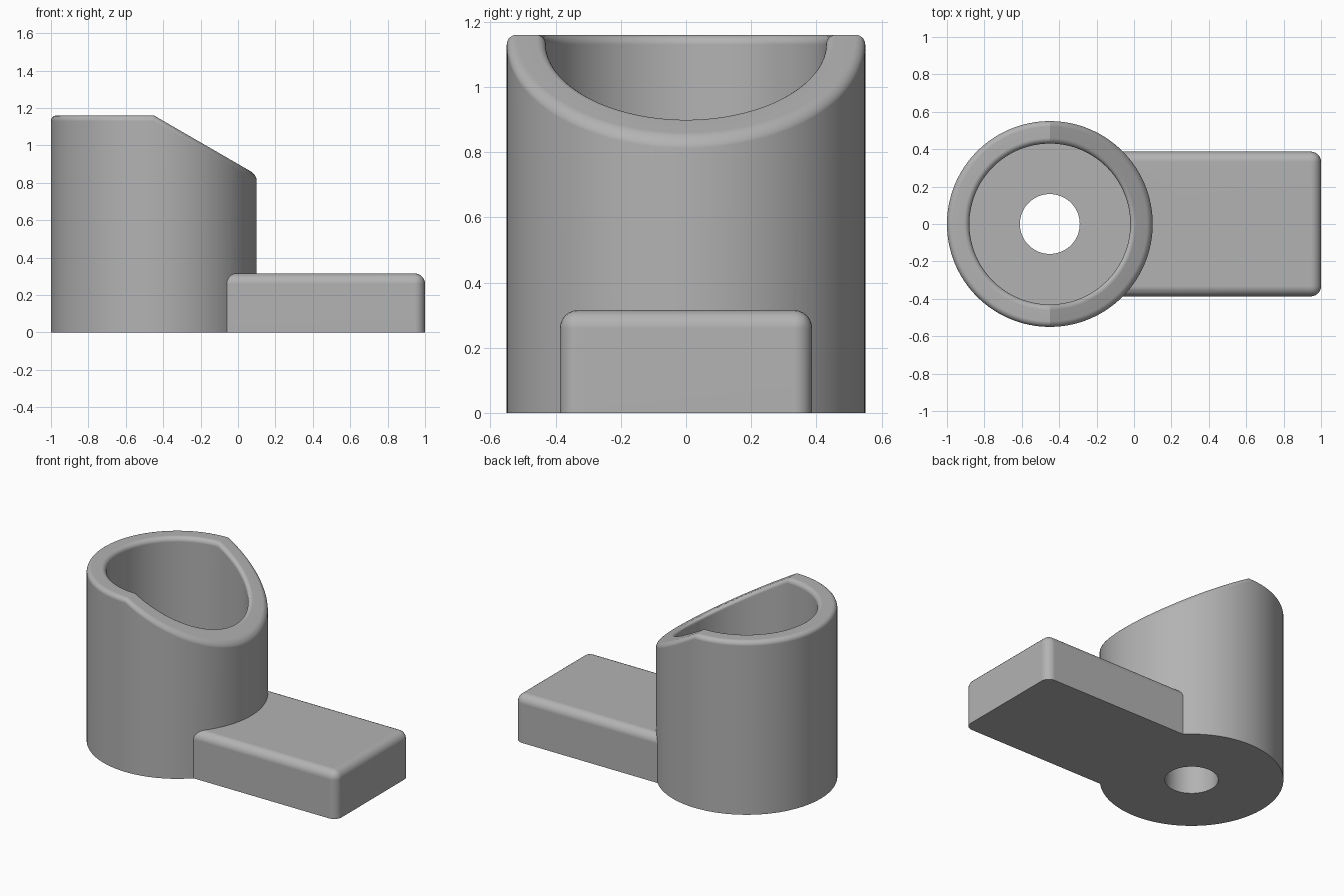
import bpy, bmesh
from math import sin, cos, pi, tan, radians

cube = bpy.data.objects.get("Cube")
if cube:
    bpy.data.objects.remove(cube, do_unlink=True)

# Dimensions
CENTER_X = -0.45
OUTER, INNER, HOLE = 0.55, 0.43, 0.16
TOP, FLOOR = 1.16, 0.32
RIM = 0.03
TAB_X0, TAB_X1, TAB_HALF, TAB_TOP, TAB_ROUND = -0.22, 1.0, 0.387, 0.315, 0.055
SEGMENTS, ROUND_STEPS = 128, 6

grey = bpy.data.materials.new("grey")
grey.use_nodes = True
colour = (0.45, 0.45, 0.45, 1)
grey.diffuse_color = colour
grey.node_tree.nodes["Principled BSDF"].inputs["Base Color"].default_value = colour


def make_object(name, bm):
    bmesh.ops.recalc_face_normals(bm, faces=bm.faces)
    mesh = bpy.data.meshes.new(name)
    bm.to_mesh(mesh)
    bm.free()
    mesh.materials.append(grey)
    obj = bpy.data.objects.new(name, mesh)
    bpy.context.collection.objects.link(obj)
    return obj


def rim_height(x):
    """Level rim on one half, sloping down on the other."""
    return TOP - max(0, x) * tan(radians(30))


# Closed wall profile: radius, height, and whether the height hangs from the rim
steps = [pi / 2 * i / ROUND_STEPS for i in range(ROUND_STEPS + 1)]
profile = [(OUTER, 0, False)]
profile += [(OUTER - RIM + RIM * cos(a), RIM * sin(a) - RIM, True) for a in steps]
profile += [(INNER + RIM - RIM * sin(a), RIM * cos(a) - RIM, True) for a in steps]
profile += [(INNER, FLOOR, False), (HOLE, FLOOR, False), (HOLE, 0, False)]

# Round socket with slanted rim and drain hole
bm = bmesh.new()
rings = []
for s in range(SEGMENTS):
    a = 2 * pi * s / SEGMENTS
    ring = []
    for r, z, hangs in profile:
        x, y = r * cos(a), r * sin(a)
        ring.append(bm.verts.new((CENTER_X + x, y, z + (rim_height(x) if hangs else 0))))
    rings.append(ring)
for s, ring in enumerate(rings):
    after = rings[(s + 1) % SEGMENTS]
    for i in range(len(profile)):
        j = (i + 1) % len(profile)
        bm.faces.new((ring[i], after[i], after[j], ring[j]))
socket = make_object("socket_with_tab", bm)

# Flat tab, rounded on its top and outer upright edges
bm = bmesh.new()
bmesh.ops.create_cube(bm, size=1)
for v in bm.verts:
    v.co.x = TAB_X1 if v.co.x > 0 else TAB_X0
    v.co.y = TAB_HALF if v.co.y > 0 else -TAB_HALF
    v.co.z = TAB_TOP if v.co.z > 0 else 0
edges = [e for e in bm.edges
         if all(v.co.x > 0 for v in e.verts) and any(v.co.z > 0 for v in e.verts)
         or all(v.co.z > 0 for v in e.verts) and any(v.co.x > 0 for v in e.verts)]
bmesh.ops.bevel(bm, geom=edges, offset=TAB_ROUND, segments=ROUND_STEPS,
                profile=0.5, affect='EDGES')
tab = make_object("tab", bm)

# Join the tab to the socket as one solid
union = socket.modifiers.new("join_tab", 'BOOLEAN')
union.operation = 'UNION'
union.solver = 'EXACT'
union.object = tab
bpy.ops.object.select_all(action='DESELECT')
socket.select_set(True)
bpy.context.view_layer.objects.active = socket
bpy.ops.object.modifier_apply(modifier=union.name)
bpy.data.objects.remove(tab, do_unlink=True)

# Smooth curves, crisp edges
bpy.ops.object.shade_smooth_by_angle(angle=radians(25))
weighted = socket.modifiers.new("flat_faces", 'WEIGHTED_NORMAL')
weighted.keep_sharp = True
